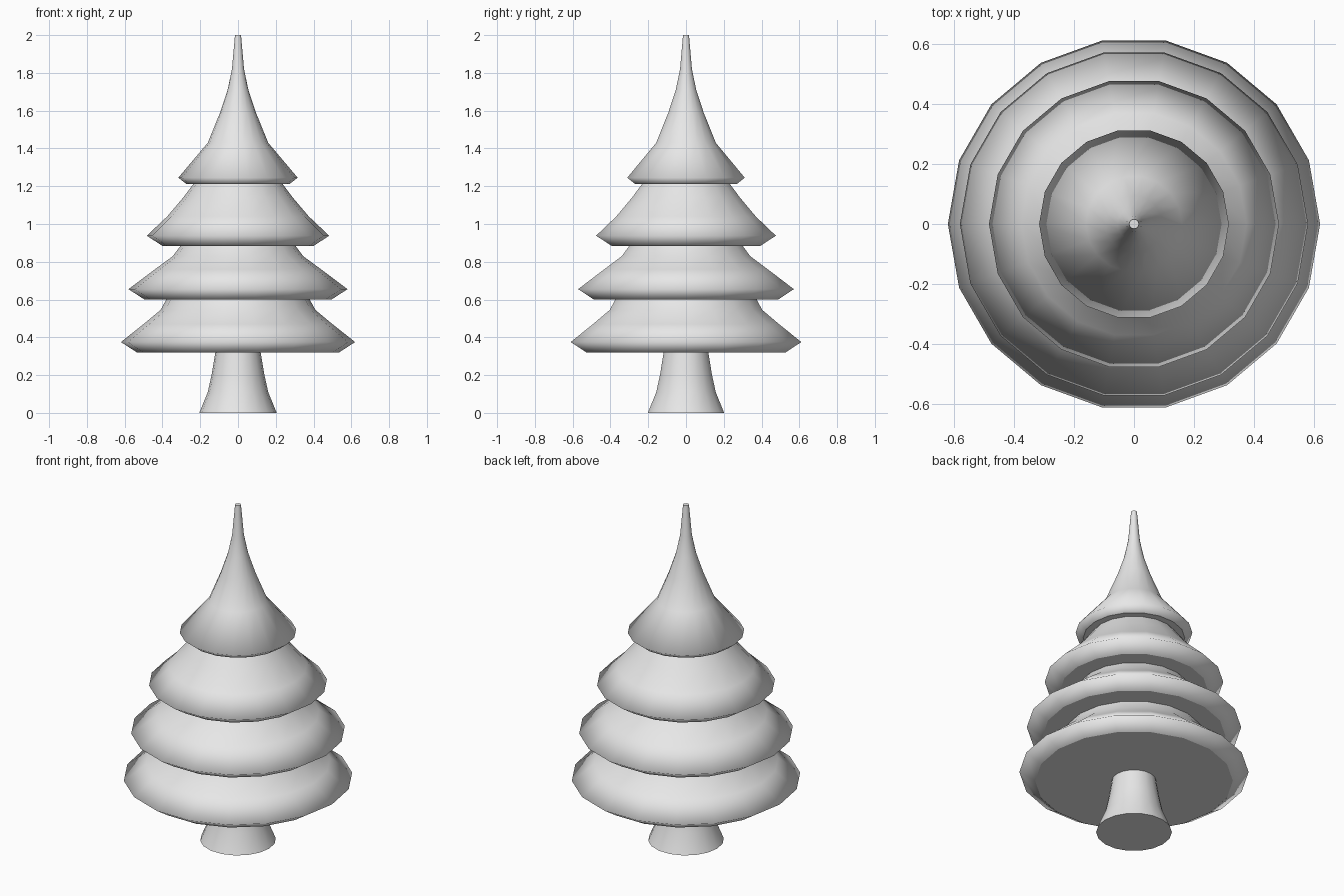
import bpy, bmesh, math

SIDES = 18

cube = bpy.data.objects.get("Cube")
if cube:
    bpy.data.objects.remove(cube, do_unlink=True)

# Single plain grey for the whole tree
grey = bpy.data.materials.new("light_grey")
grey.use_nodes = True
grey.diffuse_color = (0.8, 0.8, 0.8, 1)
grey.node_tree.nodes["Principled BSDF"].inputs["Base Color"].default_value = (0.8, 0.8, 0.8, 1)


def lathe(name, profile):
    """Turn (radius, height) points, listed bottom to top, into a capped smooth solid."""
    bm = bmesh.new()
    rings = []
    for r, z in profile:
        angles = [math.tau * i / SIDES for i in range(SIDES)]
        rings.append([bm.verts.new((r * math.cos(a), r * math.sin(a), z)) for a in angles])
    for low, high in zip(rings, rings[1:]):
        for i in range(SIDES):
            j = (i + 1) % SIDES
            bm.faces.new((low[i], low[j], high[j], high[i])).smooth = True
    # Flat caps with crisp borders
    for cap in (bm.faces.new(rings[0][::-1]), bm.faces.new(rings[-1])):
        for edge in cap.edges:
            edge.smooth = False
    mesh = bpy.data.meshes.new(name)
    bm.to_mesh(mesh)
    bm.free()
    mesh.materials.append(grey)
    obj = bpy.data.objects.new(name, mesh)
    bpy.context.collection.objects.link(obj)
    return obj


# Flared trunk
lathe("trunk", [(0.205, 0), (0.16, 0.11), (0.14, 0.2), (0.12, 0.32)])

# Branch tiers: underside, widest rim, sloping skirt, narrow neck
lathe("bottom_branches", [(0.535, 0.32), (0.62, 0.375), (0.5, 0.47), (0.41, 0.545), (0.38, 0.6)])
lathe("lower_branches", [(0.495, 0.6), (0.58, 0.655), (0.44, 0.76), (0.345, 0.83), (0.305, 0.884)])
lathe("upper_branches", [(0.4, 0.884), (0.483, 0.938), (0.375, 1.04), (0.29, 1.14), (0.235, 1.213)])

# Pointed crown
lathe("crown", [(0.275, 1.213), (0.316, 1.245), (0.16, 1.43), (0.095, 1.59),
                (0.055, 1.71), (0.032, 1.82), (0.016, 2.0)])
